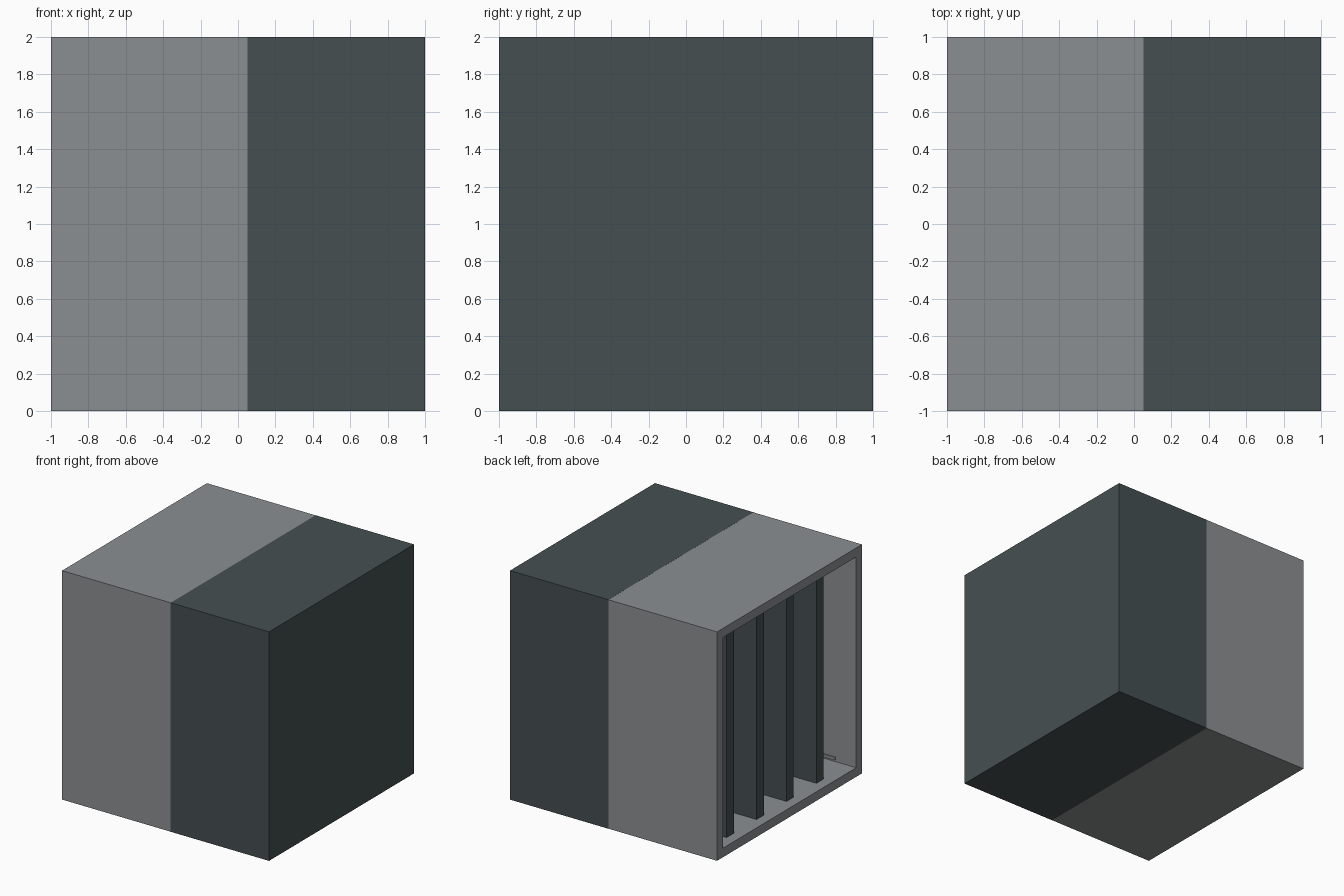
import bpy, bmesh

if "Cube" in bpy.data.objects:
    bpy.data.objects.remove(bpy.data.objects["Cube"])


def material(name, color):
    m = bpy.data.materials.new(name)
    m.diffuse_color = (*color, 1)
    m.use_nodes = True
    m.node_tree.nodes["Principled BSDF"].inputs["Base Color"].default_value = m.diffuse_color
    return m


casing_grey = material("casing_grey", (0.26, 0.275, 0.285))
dark_grey = material("dark_grey", (0.06, 0.078, 0.082))


def finish(name, bm, mat):
    bmesh.ops.recalc_face_normals(bm, faces=bm.faces)
    mesh = bpy.data.meshes.new(name)
    bm.to_mesh(mesh)
    bm.free()
    obj = bpy.data.objects.new(name, mesh)
    mesh.materials.append(mat)
    bpy.context.collection.objects.link(obj)
    return obj


def box(name, lo, hi, mat):
    bm = bmesh.new()
    bmesh.ops.create_cube(bm, size=1)
    for v in bm.verts:
        v.co = [(a + b) / 2 + c * (b - a) for a, b, c in zip(lo, hi, v.co)]
    return finish(name, bm, mat)


def square_tube(name, x0, x1, outer, inner, mat):
    # Square rings at both ends joined into a tube open along x
    bm = bmesh.new()
    corners = ((-1, -1), (1, -1), (1, 1), (-1, 1))
    rings = [[bm.verts.new((x, y * r, 1 + z * r)) for y, z in corners]
             for x, r in ((x0, outer), (x1, outer), (x1, inner), (x0, inner))]
    for a, b in zip(rings, rings[1:] + rings[:1]):
        for i in range(4):
            j = (i + 1) % 4
            bm.faces.new((a[i], a[j], b[j], b[i]))
    return finish(name, bm, mat)


WALL = 0.08

# Open-ended casing, a hair inside the core so their faces do not flicker
square_tube("casing", -1, 0.9995, 0.9995, 1 - WALL, casing_grey)

# Solid dark core filling the right half
box("core", (0.05, -1, 0), (1, 1, 2), dark_grey)

# Upright slats behind the left opening
for i in range(4):
    y = -0.55 + 0.4133 * i
    box(f"slat_{i + 1}", (-0.91, y - 0.05, WALL), (0.05, y + 0.05, 2 - WALL), dark_grey)

# Thin rail low on the front inner wall
box("rail", (-0.8, -0.93, 0.095), (0.05, -0.91, 0.12), casing_grey)
